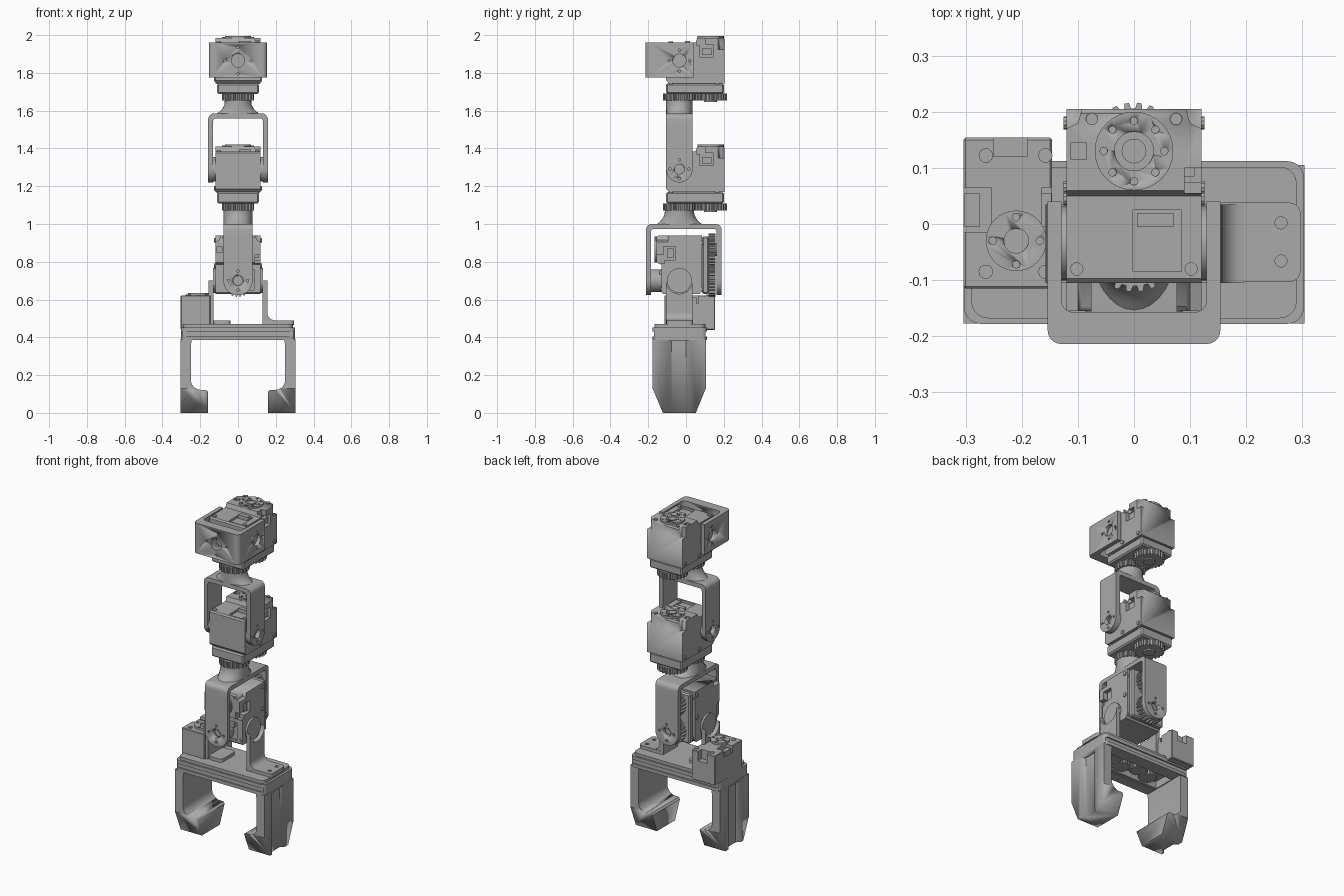
import bpy, bmesh
from math import pi, cos, sin, radians
from mathutils import Matrix, Vector

cube = bpy.data.objects.get("Cube")
if cube:
    bpy.data.objects.remove(cube)

grey = bpy.data.materials.new("machined grey")
grey.use_nodes = True
grey.diffuse_color = (0.4, 0.4, 0.4, 1)
grey.node_tree.nodes["Principled BSDF"].inputs["Base Color"].default_value = (0.4, 0.4, 0.4, 1)
AXIS_Y = -0.035   # shared centre line of the joints


def finish(name, bm, smooth=True):
    bmesh.ops.recalc_face_normals(bm, faces=bm.faces)
    me = bpy.data.meshes.new(name)
    bm.to_mesh(me)
    bm.free()
    me.materials.append(grey)
    ob = bpy.data.objects.new(name, me)
    bpy.context.collection.objects.link(ob)
    if smooth:
        me.shade_smooth()
        me.set_sharp_from_angle(angle=radians(30))
    return ob


def place(axis, a, b, h):
    return {"x": (h, a, b), "y": (a, h, b), "z": (a, b, h)}[axis]


def loft(name, rings):
    """Skin a list of point rings and cap both ends."""
    bm = bmesh.new()
    rows = [[bm.verts.new(p) for p in ring] for ring in rings]
    n = len(rows[0])
    for low, high in zip(rows, rows[1:]):
        for i in range(n):
            bm.faces.new((low[i], low[(i + 1) % n], high[(i + 1) % n], high[i]))
    bm.faces.new(rows[0])
    bm.faces.new(rows[-1])
    return finish(name, bm)


def prism(name, pts, axis, lo, hi):
    return loft(name, [[place(axis, a, b, h) for a, b in pts] for h in (lo, hi)])


def arc(a, b, r, start, end, n=8):
    return [(a + r * cos(radians(start + (end - start) * i / n)),
             b + r * sin(radians(start + (end - start) * i / n))) for i in range(n + 1)]


def disc(name, axis, a, b, r, lo, hi, n=32):
    return prism(name, arc(a, b, r, 0, 360, n)[:-1], axis, lo, hi)


def rounded(a0, a1, b0, b1, r, n=5):
    return (arc(a1 - r, b1 - r, r, 0, 90, n) + arc(a0 + r, b1 - r, r, 90, 180, n)
            + arc(a0 + r, b0 + r, r, 180, 270, n) + arc(a1 - r, b0 + r, r, 270, 360, n))


def box(name, x, y, z, bevel=0.0):
    bm = bmesh.new()
    bmesh.ops.create_cube(bm, size=1)
    for v in bm.verts:
        v.co = [(s[0] + s[1]) / 2 + c * (s[1] - s[0]) for c, s in zip(v.co, (x, y, z))]
    if bevel:
        bmesh.ops.bevel(bm, geom=bm.edges[:], offset=bevel, segments=1, affect="EDGES")
    return finish(name, bm, False)


def cut(ob, *cutters):
    for c in cutters:
        m = ob.modifiers.new("cut", "BOOLEAN")
        m.operation, m.solver, m.object = "DIFFERENCE", "EXACT", c
        bpy.context.view_layer.objects.active = ob
        bpy.ops.object.modifier_apply(modifier=m.name)
        bpy.data.objects.remove(c)
    return ob


def gear(name, a, b, r, lo, hi, teeth=24):
    pts = []
    for i in range(teeth):
        for f, k in ((0, 0.88), (0.25, 0.88), (0.4, 1), (0.75, 1), (0.9, 0.88)):
            t = 2 * pi * (i + f) / teeth
            pts.append((a + r * k * cos(t), b + r * k * sin(t)))
    return prism(name, pts, "z", lo, hi)


def bolt_cutters(axis, a, b, lo, hi, hub=0.026, ring=0.05, count=4):
    holes = [disc("hole", axis, a, b, hub, lo, hi, 20)]
    for i in range(count):
        t = 2 * pi * i / count
        holes.append(disc("hole", axis, a + ring * cos(t), b + ring * sin(t), 0.007, lo, hi, 8))
    return holes


# Servo module: built around its cross axis, then turned into place
def servo(label, matrix, base, boss):
    parts = []
    side = [(-0.07, -0.105), (-0.055, -0.12), (0.24, -0.12), (0.24, 0.112), (0.232, 0.12),
            (0.095, 0.12), (0.085, 0.095), (-0.062, 0.095), (-0.07, 0.087)]
    body = prism(label + "_body", side, "x", -0.12, 0.12)
    cut(body, box("pocket", (0.085, 0.13), (0.11, 0.18), (0.02, 0.085)),
        box("pocket", (0.09, 0.13), (0.09, 0.135), (0.08, 0.13)),
        box("pocket", (-0.112, -0.085), (0.15, 0.18), (0.09, 0.13)),
        box("slot", (-0.002, 0.085), (-0.05, 0.06), (0.082, 0.11)),
        prism("corner", [(0.13, 0.2), (0.13, 0.25), (0.09, 0.25), (0.1, 0.215)], "z", 0.06, 0.13),
        prism("corner", [(-0.13, 0.2), (-0.13, 0.25), (-0.09, 0.25), (-0.1, 0.215)], "z", 0.06, 0.13))
    parts.append(body)
    parts += [box(label + "_connector", (0.005, 0.07), (0.03, 0.055), (0.08, 0.105)),
              box(label + "_side_connector", (0.08, 0.108), (0.12, 0.17), (0.03, 0.065)),
              box(label + "_base", (-0.11, 0.11), (-0.07, 0.235), (-base, -0.12), 0.008)]
    horn = disc(label + "_horn", "z", 0, 0.165, 0.07, 0.115, 0.131)
    parts.append(cut(horn, *bolt_cutters("z", 0, 0.165, 0.122, 0.14, 0.035, 0.054, 8)))
    parts.append(disc(label + "_horn_hub", "z", 0, 0.165, 0.022, 0.115, 0.128, 16))
    # meshing gear pair under the base
    for tag, y in (("output", 0), ("drive", 0.165)):
        parts.append(gear(f"{label}_{tag}_gear", 0, y, 0.086, -base - 0.036, -base + 0.001))
    parts.append(disc(label + "_drive_cap", "z", 0, 0.165, 0.035, -base - 0.044, -base, 20))
    if boss:
        parts.append(disc(label + "_rear_boss", "z", 0, 0, 0.06, 0.09, 0.15))
    for s in (-1, 1):
        parts.append(disc(label + "_side_boss", "x", 0, 0, 0.066, *sorted((s * 0.1, s * 0.132))))
        for y in (-0.045, 0.2):
            parts.append(disc(label + "_screw", "z", s * 0.102, y, 0.012, -0.125, 0.1, 10))
        for y in (0.08, 0.215):
            parts.append(disc(label + "_screw", "x", y, -0.1, 0.012, *sorted((s * 0.11, s * 0.126)), 10))
        parts.append(disc(label + "_top_screw", "z", s * 0.075, 0.222, 0.011, 0.11, 0.126, 10))
    for p in parts:
        p.data.transform(matrix)


servo("upper_servo", Matrix.Translation((0, AXIS_Y, 1.865)), 0.176, False)
servo("middle_servo", Matrix.Translation((0, AXIS_Y, 1.29)), 0.182, False)
servo("lower_servo", Matrix.Translation((0, AXIS_Y, 0.70)) @ Matrix.Rotation(pi / 2, 4, "X"), 0.156, True)


# Bracket arm with a round end and bolt holes
def arm(name, axis, mid, z, r, lo, hi, end):
    pts = arc(mid, z, r, 180, 360, 20) + [(mid + r, end), (mid - r, end)]
    return cut(prism(name, pts, axis, lo, hi), *bolt_cutters(axis, mid, z, lo - 0.01, hi + 0.01))


# Fork bracket: two arms, a rounded bridge and a flared neck
def fork(name, axis, c0, c1, mid, r, z, top, neck_top):
    t, low, ro, ri = 0.026, top - 0.07, 0.03, 0.015
    outer = arc(c1 - ro, top - ro, ro, 0, 90, 5) + arc(c0 + ro, top - ro, ro, 90, 180, 5)
    inner = (arc(c0 + t + ri, top - t - ri, ri, 180, 90, 5)
             + arc(c1 - t - ri, top - t - ri, ri, 90, 0, 5))
    pts = [(c1, low)] + outer + [(c0, low), (c0 + t, low)] + inner + [(c1 - t, low)]
    other = "y" if axis == "x" else "x"
    prism(name + "_bridge", pts, other, mid - r, mid + r)
    for tag, lo, hi in (("first", c0, c0 + t), ("second", c1 - t, c1)):
        arm(f"{name}_{tag}_arm", axis, mid, z, r, lo, hi, low)
    rings = []
    for k in range(7):
        f = k / 6
        wide = r + 0.045 * (1 - f) ** 2.5
        rx, ry = (wide, r) if axis == "x" else (r, wide)
        rings.append([(rx * cos(2 * pi * i / 32), AXIS_Y + ry * sin(2 * pi * i / 32),
                       top - 0.003 + (neck_top - top + 0.003) * f) for i in range(32)])
    loft(name + "_neck", rings)


fork("middle_fork", "x", -0.158, 0.158, AXIS_Y, 0.07, 1.29, 1.585, 1.655)
fork("lower_fork", "y", -0.212, 0.188, 0, 0.077, 0.70, 1.0, 1.075)

# Top bracket wrapping the front of the upper servo
wrap = ([(-0.154, 0.04)] + arc(-0.129, -0.189, 0.025, 180, 270, 5) + arc(0.129, -0.189, 0.025, 270, 360, 5)
        + [(0.154, 0.04), (0.129, 0.04)] + arc(0.109, -0.137, 0.02, 0, -90, 5)
        + arc(-0.109, -0.137, 0.02, 270, 180, 5) + [(-0.129, 0.04)])
top_bracket = prism("top_bracket", wrap, "z", 1.775, 1.96)
cut(top_bracket, *bolt_cutters("x", AXIS_Y, 1.865, -0.2, 0.2, 0.035, 0.055),
    *bolt_cutters("y", 0, 1.865, -0.25, -0.12, 0.035, 0.07))

# Gripper base: rounded housing, hollow below, with a lid
base = prism("gripper_base", rounded(-0.303, 0.303, -0.178, 0.112, 0.03), "z", 0.385, 0.452)
cut(base, box("pocket", (-0.24, 0.24), (-0.115, 0.05), (0.37, 0.43)),
    *[box("groove", (-0.32, 0.32), y, (0.405, 0.43)) for y in ((-0.2, -0.17), (0.104, 0.13))])
prism("gripper_lid", rounded(-0.29, 0.29, -0.168, 0.102, 0.03), "z", 0.45, 0.47)
for i, x in enumerate((-0.14, -0.05, 0.05, 0.14)):
    gear("rack_gear", x, -0.05 + 0.03 * (i % 2), 0.052, 0.395, 0.431, 18)
for y in (-0.105, 0.04):
    box("finger_rail", (-0.27, 0.27), (y - 0.008, y + 0.008), (0.388, 0.431))

# Uprights bolted to the lid
for s, tag, reach in ((-1, "right", 0.04), (1, "left", 0.297)):
    arm(tag + "_upright", "x", AXIS_Y, 0.70, 0.07, *sorted((s * 0.13, s * 0.156)), 0.47)
    prism(tag + "_upright_fillet", [(s * 0.156, 0.475)] + [(s * 0.156, 0.53)]
          + arc(s * 0.196, 0.53, 0.04, 180 if s > 0 else 0, 270, 6), "y", -0.105, 0.035)
    foot = prism(tag + "_foot", rounded(*sorted((s * reach, s * 0.13)), -0.103, 0.038, 0.02), "z", 0.465, 0.49)
    if s > 0:
        cut(foot, *[disc("hole", "z", 0.262, y, 0.011, 0.46, 0.5, 12) for y in (0.002, -0.066)])

# Gripper drive servo
drive = box("gripper_servo", (-0.304, -0.146), (-0.115, 0.154), (0.44, 0.622), 0.004)
cut(drive, box("notch", (-0.25, -0.19), (0.12, 0.17), (0.565, 0.64)),
    *[box("slot", x, (-0.015, 0.065), (0.58, 0.64)) for x in ((-0.32, -0.255), (-0.165, -0.13))])
for x in (-0.28, -0.152):
    box("servo_plug", (x - 0.022, x + 0.005), (-0.005, 0.055), (0.57, 0.61))
horn = disc("gripper_servo_horn", "z", -0.21, -0.03, 0.054, 0.61, 0.634)
cut(horn, *bolt_cutters("z", -0.21, -0.03, 0.625, 0.64, 0.022, 0.042))
for x, y in ((-0.264, 0.122), (-0.158, 0.122), (-0.264, -0.085), (-0.158, -0.085)):
    disc("gripper_servo_screw", "z", x, y, 0.013, 0.61, 0.626, 10)

# Fingers: hooked profile, tapered tip, channel down the outside
for s, tag in ((-1, "right"), (1, "left")):
    hook = ([(0.304, 0.39), (0.304, 0), (0.16, 0), (0.16, 0.112), (0.17, 0.122), (0.195, 0.122)]
            + arc(0.197, 0.175, 0.053, 270, 360, 8) + [(0.25, 0.35), (0.245, 0.39)])
    finger = prism(tag + "_finger", [(s * x, z) for x, z in hook], "y", -0.177, 0.105)
    channel = [(s * 0.32, -0.122), (s * 0.282, -0.077), (s * 0.282, 0.0), (s * 0.32, 0.04)]
    tapers = [prism("taper", [(e, -0.01), (tip, -0.01), (edge, 0.13), (e, 0.13)], "x", -0.4, 0.4)
              for e, tip, edge in ((-0.3, -0.118, -0.177), (0.3, 0.048, 0.105))]
    cut(finger, prism("channel", channel, "z", -0.1, 0.38), *tapers)
